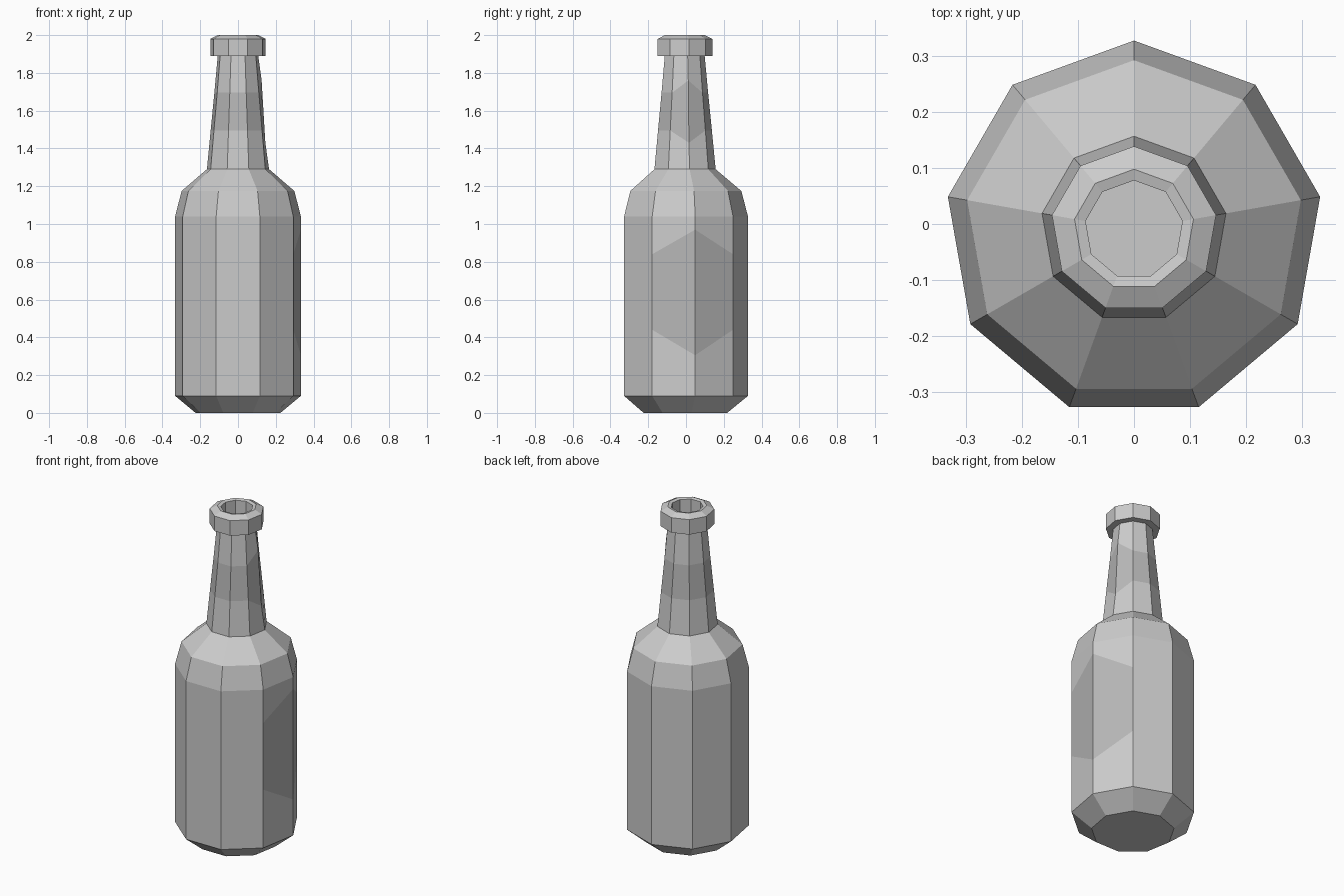
import bpy
import bmesh
from math import cos, sin, radians

if "Cube" in bpy.data.objects:
    bpy.data.objects.remove(bpy.data.objects["Cube"])

SIDES = 9
SPIKE = 7          # corner on the +x side where the labels come to a point
Y_OFF = -0.01      # keeps the odd-sided outline centred in y

# profile rows: radius, z, z at the pointed corner
profile = [
    (0.228, 0.00, 0.00),   # base
    (0.338, 0.09, 0.09),
    (0.338, 0.44, 0.305),  # body label, lower edge
    (0.338, 0.84, 0.97),   # body label, upper edge
    (0.338, 1.04, 1.04),
    (0.303, 1.175, 1.175),  # shoulder
    (0.167, 1.29, 1.29),
    (0.147, 1.495, 1.43),  # neck label, lower edge
    (0.127, 1.695, 1.76),  # neck label, upper edge
    (0.109, 1.89, 1.89),
    (0.149, 1.89, 1.89),   # lip
    (0.149, 1.98, 1.98),
    (0.108, 2.00, 2.00),
    (0.088, 1.995, 1.995),  # mouth
    (0.088, 1.87, 1.87),
]
BODY_LABEL, NECK_LABEL = 2, 7

bm = bmesh.new()
rings = []
for r, z, z_spike in profile:
    ring = []
    for k in range(SIDES):
        a = radians(90 + 360 * k / SIDES)
        ring.append(bm.verts.new((r * cos(a), r * sin(a) + Y_OFF,
                                  z_spike if k == SPIKE else z)))
    rings.append(ring)

# walls, with the label bands in the second material
for i in range(len(rings) - 1):
    for k in range(SIDES):
        n = (k + 1) % SIDES
        f = bm.faces.new((rings[i][k], rings[i][n], rings[i + 1][n], rings[i + 1][k]))
        on_body_label = i == BODY_LABEL and k in (SPIKE - 1, SPIKE)
        f.material_index = 1 if on_body_label or i == NECK_LABEL else 0

# base and floor of the mouth
bm.faces.new(rings[0][::-1])
bm.faces.new(rings[-1])

mesh = bpy.data.meshes.new("bottle")
bm.to_mesh(mesh)
bm.free()

# glass and label greys
for name, v in (("glass", 0.8), ("label", 0.47)):
    mat = bpy.data.materials.new(name)
    mat.diffuse_color = (v, v, v, 1)
    mat.use_nodes = True
    mat.node_tree.nodes["Principled BSDF"].inputs["Base Color"].default_value = mat.diffuse_color
    mesh.materials.append(mat)

bottle = bpy.data.objects.new("bottle", mesh)
bpy.context.collection.objects.link(bottle)
